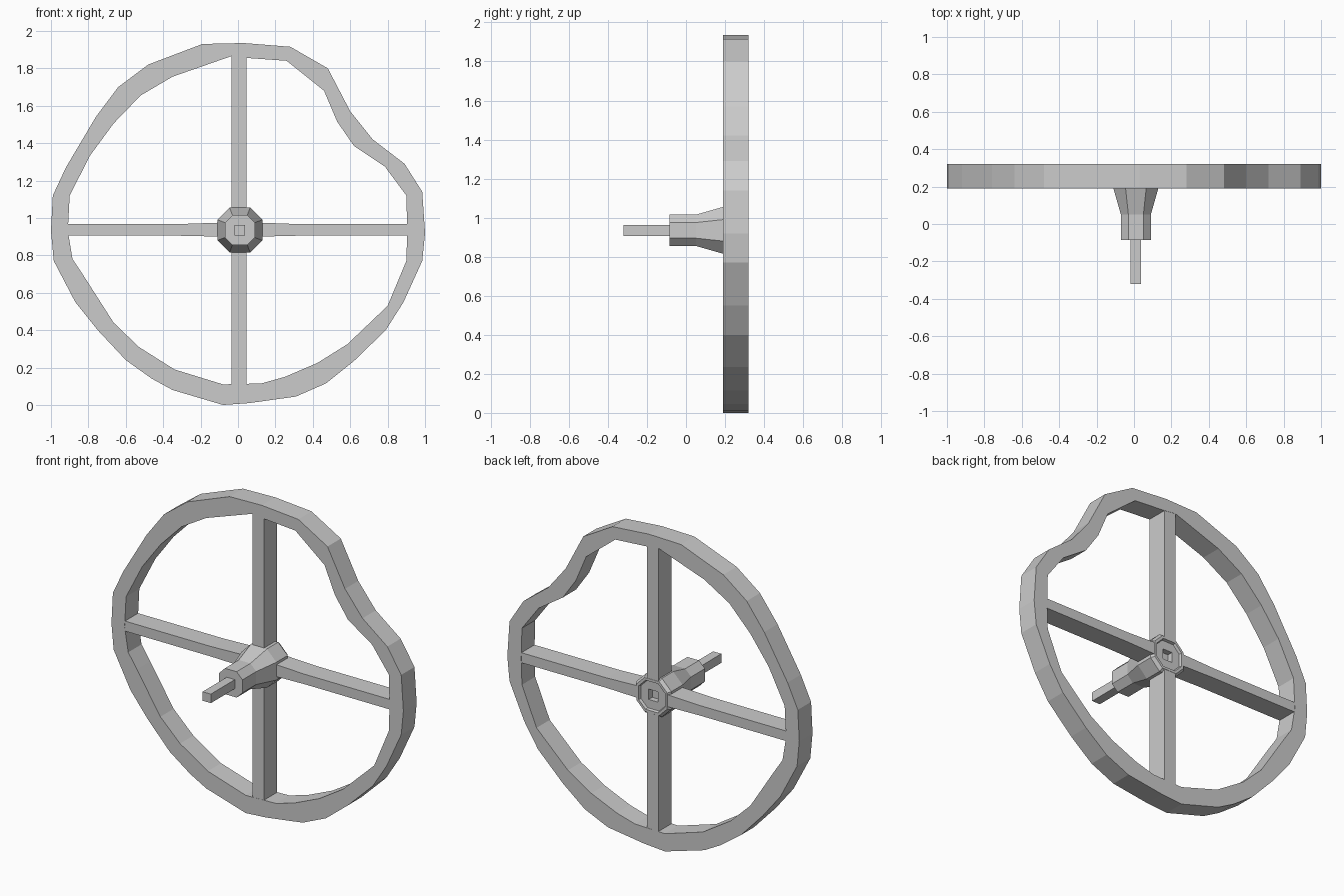
import bpy, bmesh

if "Cube" in bpy.data.objects:
    bpy.data.objects.remove(bpy.data.objects["Cube"])

CX, CZ = 0.01, 0.935      # wheel axle position
Y0, Y1 = 0.19, 0.32       # front and back of the rim


def clean(mesh):
    bm = bmesh.new()
    bm.from_mesh(mesh)
    bmesh.ops.remove_doubles(bm, verts=bm.verts, dist=0.0005)
    bmesh.ops.recalc_face_normals(bm, faces=bm.faces)
    for f in bm.faces:
        f.smooth = False
    bm.to_mesh(mesh)
    bm.free()


def prism(name, outlines, y0, y1):
    """Closed (x, z) outlines, later ones being holes, extruded along y."""
    cu = bpy.data.curves.new(name, 'CURVE')
    cu.dimensions = '2D'
    cu.fill_mode = 'BOTH'
    cu.extrude = (y1 - y0) / 2
    for pts in outlines:
        sp = cu.splines.new('POLY')
        sp.points.add(len(pts) - 1)
        for p, (x, z) in zip(sp.points, pts):
            p.co = (x, z, 0, 1)
        sp.use_cyclic_u = True
    ob = bpy.data.objects.new(name, cu)
    ob.rotation_euler.x = 1.5707963
    ob.location.y = (y0 + y1) / 2
    bpy.context.collection.objects.link(ob)
    bpy.ops.object.select_all(action='DESELECT')
    ob.select_set(True)
    bpy.context.view_layer.objects.active = ob
    bpy.ops.object.convert(target='MESH')
    clean(bpy.context.object.data)


def loft(name, sections):
    """Eight-sided body through sections of (y, half width, half flat)."""
    bm = bmesh.new()
    rings = []
    for y, a, c in sections:
        pts = [(a, -c), (a, c), (c, a), (-c, a), (-a, c), (-a, -c), (-c, -a), (c, -a)]
        rings.append([bm.verts.new((CX + x, y, CZ + z)) for x, z in pts])
    for r, s in zip(rings, rings[1:]):
        for i in range(8):
            j = (i + 1) % 8
            bm.faces.new((r[i], r[j], s[j], s[i]))
    bm.faces.new(rings[0])
    bm.faces.new(rings[-1])
    bmesh.ops.recalc_face_normals(bm, faces=bm.faces)
    me = bpy.data.meshes.new(name)
    bm.to_mesh(me)
    bm.free()
    bpy.context.collection.objects.link(bpy.data.objects.new(name, me))


# Bent, dented rim
outer = [(0.03, 1.935), (0.28, 1.915), (0.48, 1.80), (0.60, 1.57), (0.72, 1.42),
         (0.89, 1.29), (0.985, 1.14), (1.0, 0.92), (0.985, 0.77), (0.885, 0.55),
         (0.79, 0.40), (0.62, 0.235), (0.47, 0.115), (0.31, 0.045), (0.06, 0.01),
         (-0.08, 0.0), (-0.35, 0.08), (-0.46, 0.14), (-0.60, 0.24), (-0.75, 0.40),
         (-0.87, 0.55), (-0.985, 0.77), (-1.0, 0.93), (-0.99, 1.12), (-0.92, 1.27),
         (-0.76, 1.54), (-0.64, 1.70), (-0.48, 1.82), (-0.19, 1.93)]
inner = [(0.05, 1.855), (0.26, 1.84), (0.46, 1.68), (0.53, 1.515), (0.62, 1.385),
         (0.785, 1.275), (0.90, 1.12), (0.905, 0.93), (0.90, 0.77), (0.80, 0.53),
         (0.585, 0.325), (0.425, 0.225), (0.25, 0.15), (0.125, 0.115), (-0.08, 0.11),
         (-0.34, 0.19), (-0.53, 0.31), (-0.665, 0.44), (-0.825, 0.69), (-0.885, 0.78),
         (-0.91, 0.93), (-0.90, 1.12), (-0.79, 1.335), (-0.665, 1.505), (-0.52, 1.655),
         (-0.35, 1.755), (-0.035, 1.865)]
prism("rim", [outer, inner], Y0, Y1)

# Upright spokes, straight
for name, za, zb in (("upper_spoke", 1.03, 1.87), ("lower_spoke", 0.10, 0.84)):
    prism(name, [[(-0.035, za), (0.045, za), (0.045, zb), (-0.035, zb)]],
          Y0 + 0.001, Y1 - 0.001)

# Side spokes, slightly thicker towards the hub
for name, s, end in (("right_spoke", 1, 0.91), ("left_spoke", -1, 0.92)):
    prism(name, [[(CX + s * 0.1, 0.90), (s * 0.32, 0.905), (s * end, 0.905),
                  (s * end, 0.967), (s * 0.32, 0.967), (CX + s * 0.1, 0.975)]],
          Y0 + 0.001, Y1 - 0.001)

# Hub with flared neck, recessed back and square socket
loft("hub", [(-0.085, 0.08, 0.04), (0.05, 0.08, 0.04), (0.19, 0.12, 0.055),
             (0.30, 0.12, 0.055), (0.32, 0.105, 0.05), (0.32, 0.09, 0.043),
             (0.305, 0.085, 0.04), (0.305, 0.032, 0.0315), (0.27, 0.032, 0.0315)])

# Square axle
q = 0.028
prism("axle", [[(CX - q, CZ - q), (CX + q, CZ - q), (CX + q, CZ + q), (CX - q, CZ + q)]],
      -0.32, -0.08)
